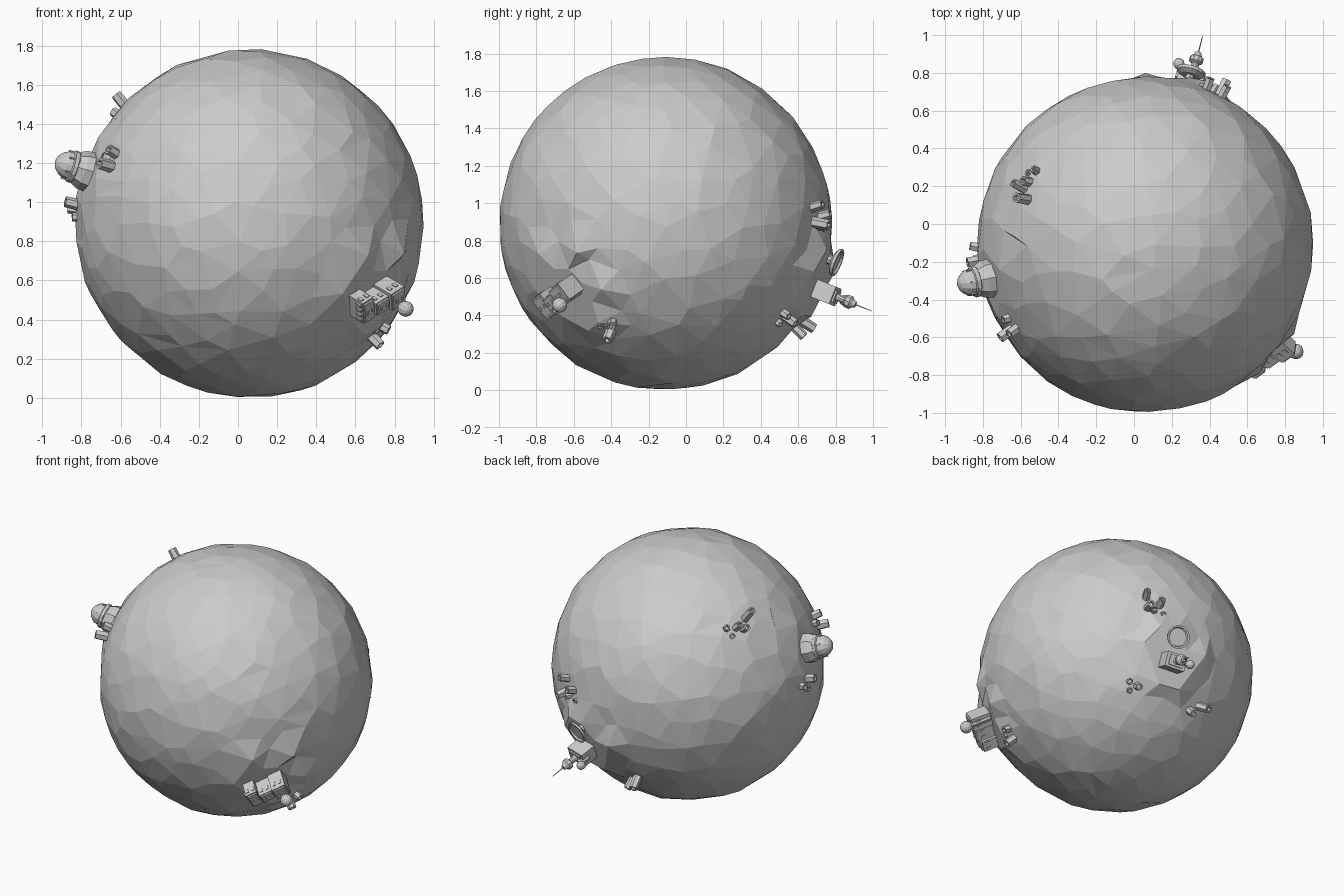
import bpy, bmesh, math, random
from mathutils import Vector, Matrix

if "Cube" in bpy.data.objects:
    bpy.data.objects.remove(bpy.data.objects["Cube"])

random.seed(4)
C = Vector((0.06, -0.11, 0.89))      # planet centre
R = 0.89


def finish(name, bm):
    bmesh.ops.recalc_face_normals(bm, faces=bm.faces)
    me = bpy.data.meshes.new(name)
    bm.to_mesh(me)
    bm.free()
    ob = bpy.data.objects.new(name, me)
    bpy.context.collection.objects.link(ob)
    return ob


def frame(pos, n, xdir=Vector((0, 0, 1))):
    """Matrix with local z along n, x along xdir, origin relative to the planet centre."""
    z = n.normalized()
    x = (xdir - z * xdir.dot(z)).normalized()
    y = z.cross(x)
    m = Matrix((x, y, z)).transposed().to_4x4()
    m.translation = C + pos
    return m


def lathe(name, m, profile, sides):
    """Flat-faced turned part from (radius, height) points."""
    bm = bmesh.new()
    rings = [[bm.verts.new(m @ Vector((r * math.cos(a), r * math.sin(a), h)))
              for a in [2 * math.pi * i / sides for i in range(sides)]]
             for r, h in profile]
    for lo, hi in zip(rings, rings[1:]):
        for i in range(sides):
            j = (i + 1) % sides
            bm.faces.new((lo[i], lo[j], hi[j], hi[i]))
    bm.faces.new(rings[0][::-1])
    bm.faces.new(rings[-1])
    return finish(name, bm)


def box(name, m, centre, size):
    bm = bmesh.new()
    bmesh.ops.create_cube(bm, size=1, matrix=m @ Matrix.Translation(centre)
                          @ Matrix.Diagonal((*size, 1)))
    return finish(name, bm)


def ball(name, m, centre, r):
    bm = bmesh.new()
    bmesh.ops.create_uvsphere(bm, u_segments=12, v_segments=8, radius=r,
                              matrix=m @ Matrix.Translation(centre))
    return finish(name, bm)


# plateaus: normal, distance from centre, radius
nA = Vector((-0.93, -0.20, 0.30)).normalized()
nB = Vector((0.69, -0.60, -0.41)).normalized()
nC = Vector((0.24, 0.90, -0.36)).normalized()
plateaus = [(nA, 0.88, 0.21), (nB, 0.89, 0.26), (nC, 0.91, 0.25)]

# faceted planet with raised flat plateaus
bm = bmesh.new()
bmesh.ops.create_icosphere(bm, subdivisions=4, radius=R)
for v in bm.verts:
    j = Vector([random.uniform(-0.03, 0.03) for _ in range(3)])
    v.co = (v.co + j).normalized() * (R + random.uniform(-0.006, 0.003))
    for n, d, r in plateaus:
        h = v.co.dot(n)
        flat = v.co - n * h
        if h > 0 and flat.length < r * random.uniform(0.95, 1.08):
            v.co = flat + n * d
bmesh.ops.translate(bm, verts=bm.verts, vec=C)
planet = finish("planet", bm)
dec = planet.modifiers.new("facets", 'DECIMATE')
dec.ratio = 0.6

# domed observatory on the left plateau
m = frame(nA * 0.86, nA)
lathe("observatory_base", m, [(0.105, 0), (0.10, 0.06), (0.08, 0.10)], 8)
lathe("observatory_collar", m, [(0.072, 0.09), (0.084, 0.10), (0.084, 0.12), (0.074, 0.125)], 12)
dome = [(0.074 * math.cos(a), 0.12 + 0.085 * math.sin(a))
        for a in [math.radians(d) for d in (0, 20, 40, 60, 78)]]
lathe("observatory_dome", m, dome, 12)
for k in range(6):                       # dome ribs
    rib = m @ Matrix.Rotation(k * math.pi / 3, 4, 'Z')
    box("dome_rib", rib, (0.073, 0, 0.135), (0.008, 0.008, 0.035))

# row of houses on the front right plateau
row = Vector((-0.155, -0.15, -0.125))
mid = Vector((0.67, -0.59, -0.405))
mid = mid - nB * (mid.dot(nB) - 0.88)
m = frame(mid, nB, row)
houses = [(-0.085, 0.0, 0.095, 0.105, 0.14),
          (0.01, 0.0, 0.09, 0.075, 0.125),
          (0.095, -0.01, 0.075, 0.13, 0.11)]
for x, y, sx, sy, h in houses:
    box("house", m, (x, y, h / 2 - 0.01), (sx, sy, h + 0.02))
    box("house_roof", m, (x, y, h + 0.004), (sx * 0.85, sy * 0.85, 0.012))
    for s in (-1, 1):
        box("window", m, (x + s * 0.02, y, h + 0.01), (0.014, 0.02, 0.012))
        for t in (-1, 1):
            box("window", m, (x + s * 0.02, y + t * sy / 2, h * 0.7), (0.018, 0.01, 0.03))
for k in range(4):                       # vents at the end of the row
    box("end_vent", m, (0.135, -0.055 + k * 0.03, 0.085), (0.014, 0.014, 0.035))
# round tank on the largest house
tank = Vector((0.797, -0.565, -0.435))
ball("round_tank", frame(tank, nB), (0, 0, 0), 0.041)
lathe("tank_stem", frame(tank - nB * 0.17, nB), [(0.018, 0), (0.018, 0.15)], 8)

# antenna station and dish on the back plateau
st = Vector((0.245, 0.885, -0.38))
st = st - nC * (st.dot(nC) - 0.90)
m = frame(st, nC, Vector((1, 0, 0)))
box("station_block", m, (0, 0, 0.06), (0.14, 0.10, 0.12))
box("station_trim", m, (0, 0, 0.122), (0.10, 0.07, 0.015))
lathe("station_tower", m, [(0.028, 0.12), (0.02, 0.14), (0.02, 0.175), (0.037, 0.185),
                           (0.037, 0.21), (0.024, 0.222), (0.016, 0.24)], 10)
lathe("antenna", m, [(0.004, 0.23), (0.002, 0.335)], 6)
ball("station_ball", m, (-0.085, -0.0, 0.155), 0.03)
lathe("ball_stem", m, [(0.008, 0.0), (0.008, 0.14)], 6).location = (0, 0, 0)
box("ball_arm", m, (-0.06, 0, 0.11), (0.05, 0.02, 0.07))
ds = Vector((0.24, 0.91, -0.205))
m = frame(ds - nC * (ds.dot(nC) - 0.90), nC)
lathe("dish_stand", m, [(0.03, 0), (0.02, 0.045)], 8)
lathe("dish", m, [(0.05, 0.035), (0.075, 0.05), (0.078, 0.066), (0.066, 0.066), (0.06, 0.055)], 16)


# clusters of hollow six-sided vents
def vent_cluster(pos, tip, size=1.0, count=3):
    n = pos.normalized()
    base = frame(n * 0.84, n)
    spin = random.uniform(0, 6.28)
    for k in range(count):
        a = spin + k * 2 * math.pi / count
        off = Vector((math.cos(a), math.sin(a), 0)) * 0.03 * size
        m = base @ Matrix.Translation(off) @ Matrix.Rotation(
            random.uniform(0.1, 0.28), 4, Vector((-math.sin(a), math.cos(a), 0)))
        h = tip - 0.84 - k * 0.022
        r = (0.028 - k * 0.003) * size
        lathe("vent", m, [(r * 1.1, 0), (r, h), (r * 0.6, h), (r * 0.5, h - 0.02)], 6)


vents = [((-0.68, 0.29, 0.60), 0.985, 1.0, 2), ((-0.63, 0.385, 0.56), 0.94, 0.9, 3),
         ((-0.73, -0.445, 0.34), 0.965, 1.1, 3), ((-0.92, -0.06, 0.07), 0.955, 1.0, 3),
         ((0.67, -0.32, -0.57), 0.965, 1.0, 3), ((0.42, 0.83, 0.05), 0.975, 1.0, 2),
         ((0.35, 0.87, 0.0), 0.95, 0.9, 3), ((0.40, 0.647, -0.517), 0.955, 0.9, 3),
         ((-0.077, 0.733, -0.552), 0.98, 1.0, 2)]
for pos, tip, size, count in vents:
    vent_cluster(Vector(pos), tip, size, count)
